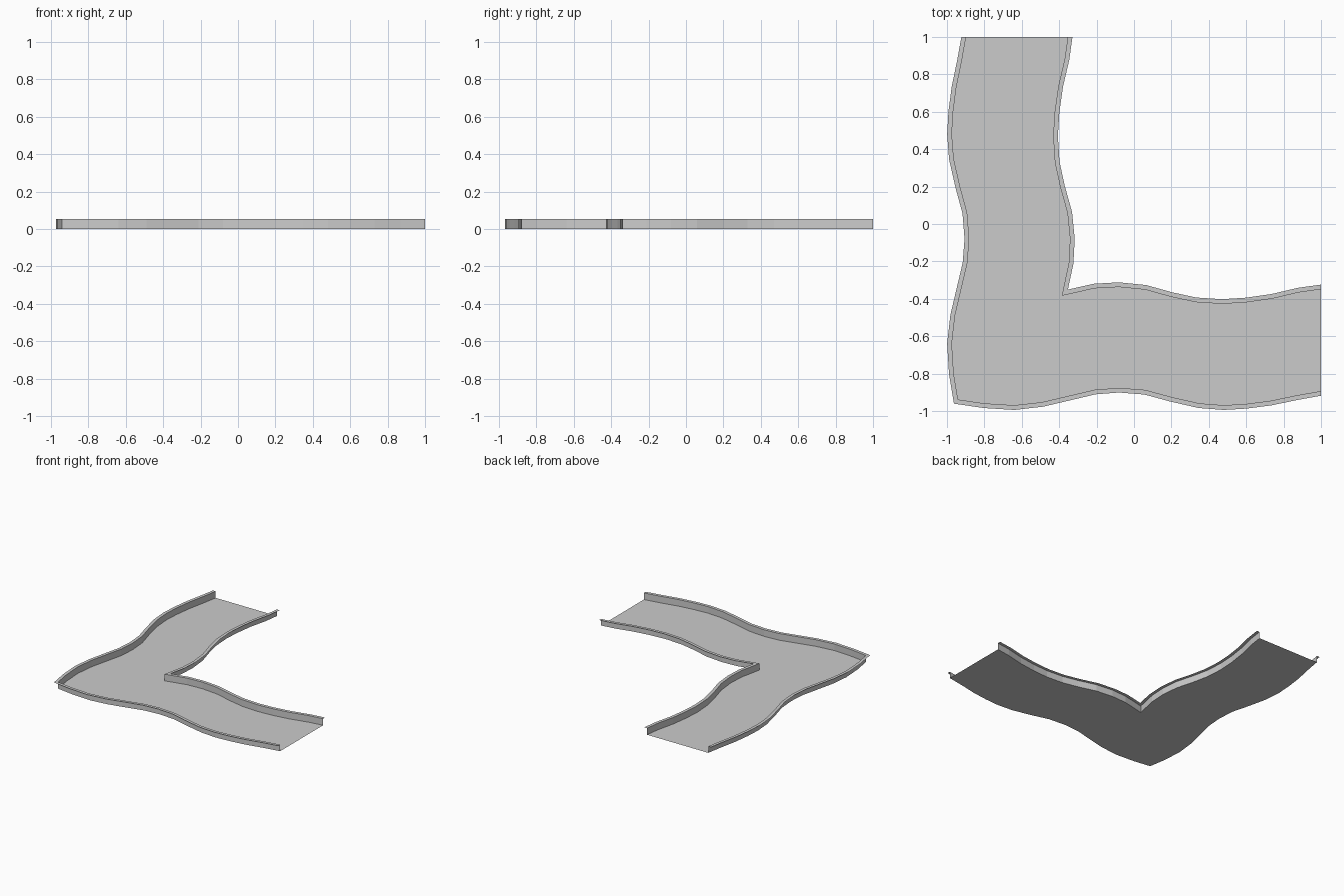
import bpy
import bmesh
from mathutils import Vector

if "Cube" in bpy.data.objects:
    bpy.data.objects.remove(bpy.data.objects["Cube"])

HEIGHT = 0.053   # bank wall height
LIP = 0.025      # width of the flat lip on top of each bank
SHIFT = 0.005    # small offset of the second arm

# (distance along the arm, position across it), from the open end to the bend
OUTER = [(1, -.898), (.87, -.921), (.73, -.95), (.6, -.967), (.48, -.974),
         (.35, -.964), (.2, -.93), (.06, -.892), (-.08, -.881), (-.21, -.891),
         (-.35, -.924), (-.49, -.957), (-.64, -.974), (-.8, -.964), (-.942, -.94)]
INNER = [(1, -.354), (.88, -.371), (.74, -.404), (.6, -.424), (.47, -.432),
         (.33, -.423), (.2, -.395), (.06, -.356), (-.08, -.342), (-.21, -.349),
         (-.385, -.387)]


def bend(arm):
    """Path along the back arm, round the corner, and out the right arm."""
    back = [Vector((b, a)) for a, b in arm]
    right = [Vector((a, b + SHIFT)) for a, b in reversed(arm)]
    return back[:-1] + [(back[-1] + right[0]) / 2] + right[1:]


def offset(path, dist):
    """Mitred sideways offset (positive = left of travel)."""
    result = []
    for i, p in enumerate(path):
        d0 = (p - path[max(i - 1, 0)]).normalized()
        d1 = (path[min(i + 1, len(path) - 1)] - p).normalized()
        if i == 0:
            d0 = d1 = Vector((0, -1))
        elif i == len(path) - 1:
            d0 = d1 = Vector((1, 0))
        n0, n1 = Vector((-d0.y, d0.x)), Vector((-d1.y, d1.x))
        m = (n0 + n1).normalized()
        result.append(p + m * dist / m.dot(n0))
    return result


def finish(bm, name):
    mesh = bpy.data.meshes.new(name)
    bm.to_mesh(mesh)
    bm.free()
    obj = bpy.data.objects.new(name, mesh)
    bpy.context.collection.objects.link(obj)
    return obj


def bank(path, side, name):
    """Upright wall with an outward lip along its top edge."""
    bm = bmesh.new()
    rows = [[bm.verts.new((p.x, p.y, z)) for p in line]
            for line, z in ((path, 0), (path, HEIGHT),
                            (offset(path, side * LIP), HEIGHT))]
    for a, b in zip(rows, rows[1:]):
        for i in range(len(path) - 1):
            quad = [a[i], a[i + 1], b[i + 1], b[i]]
            bm.faces.new(quad if side < 0 else quad[::-1])
    return finish(bm, name)


outer, inner = bend(OUTER), bend(INNER)

# channel floor
bm = bmesh.new()
face = bm.faces.new([bm.verts.new((p.x, p.y, 0)) for p in outer + inner[::-1]])
face.normal_update()
if face.normal.z < 0:
    face.normal_flip()
bmesh.ops.triangulate(bm, faces=[face])
finish(bm, "channel_floor")

# banks on both sides of the channel
bank(outer, -1, "outer_bank")
bank(inner, 1, "inner_bank")
